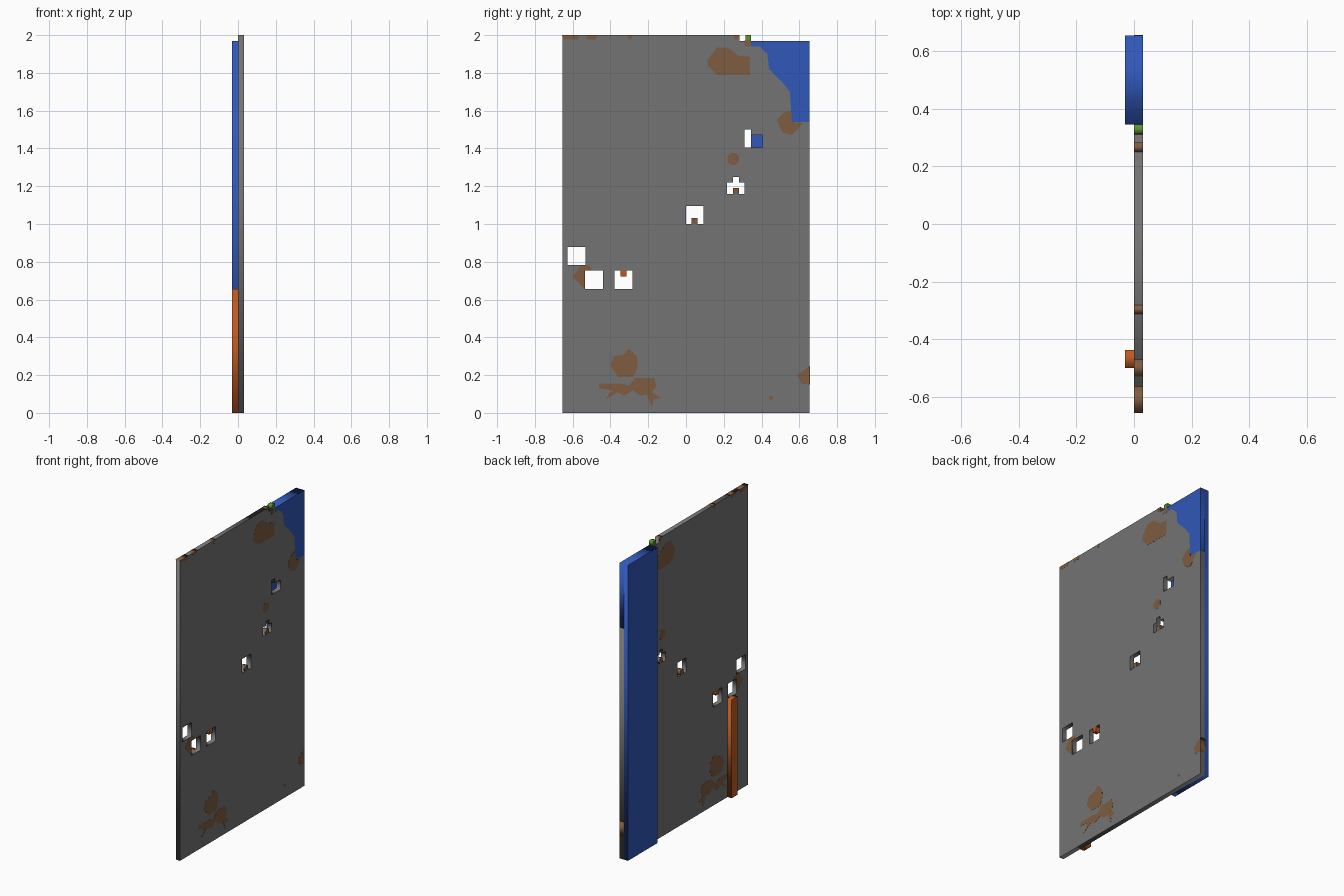
import bpy
import math

default = bpy.data.objects.get("Cube")
if default:
    bpy.data.objects.remove(default, do_unlink=True)

HALF = 0.031    # half of the total thickness
PROUD = 0.0008  # how far an inlay stands out of the panel


def material(name, red, green, blue):
    """Flat material from display values between 0 and 255."""
    linear = [(channel / 255) ** 2.2 for channel in (red, green, blue)] + [1.0]
    mat = bpy.data.materials.new(name)
    mat.use_nodes = True
    mat.diffuse_color = linear
    shader = next(n for n in mat.node_tree.nodes if n.type == "BSDF_PRINCIPLED")
    shader.inputs["Base Color"].default_value = linear
    shader.inputs["Roughness"].default_value = 0.9
    return mat


grey = material("stone grey", 115, 115, 115)
blue = material("deep blue", 52, 88, 184)
orange = material("burnt orange", 188, 90, 38)
brown = material("rust brown", 126, 93, 66)
green = material("leaf green", 92, 146, 52)


def rect(y_min, y_max, z_min, z_max):
    return [(y_min, z_min), (y_max, z_min), (y_max, z_max), (y_min, z_max)]


def disc(y, z, radius, sides=8):
    turns = [math.tau * (i + 0.5) / sides for i in range(sides)]
    return [(y + radius * math.cos(t), z + radius * math.sin(t)) for t in turns]


def plate(name, mat, x_min, x_max, outline, holes=()):
    """Extrude a y-z outline, with holes, between two x positions."""
    curve = bpy.data.curves.new(name, "CURVE")
    curve.dimensions = "2D"
    curve.fill_mode = "BOTH"
    curve.extrude = (x_max - x_min) / 2
    for loop in (outline, *holes):
        spline = curve.splines.new("POLY")
        spline.points.add(len(loop) - 1)
        spline.use_cyclic_u = True
        for point, (y, z) in zip(spline.points, loop):
            point.co = (y, z, 0, 1)
    # Turn the filled curve into a plain mesh
    temp = bpy.data.objects.new(name + " outline", curve)
    bpy.context.collection.objects.link(temp)
    graph = bpy.context.evaluated_depsgraph_get()
    mesh = bpy.data.meshes.new_from_object(temp.evaluated_get(graph))
    bpy.data.objects.remove(temp, do_unlink=True)
    bpy.data.curves.remove(curve)
    mesh.name = name
    mesh.materials.clear()
    mesh.materials.append(mat)
    obj = bpy.data.objects.new(name, mesh)
    obj.location.x = (x_min + x_max) / 2
    obj.rotation_euler = (math.pi / 2, 0, math.pi / 2)
    bpy.context.collection.objects.link(obj)
    return obj


def inlay(name, mat, outline):
    return plate(name, mat, -PROUD, HALF + PROUD, outline)


# Edge shared by the grey panel and the blue corner, from the top down
seam = [(.345, 1.97), (.345, 1.94), (.39, 1.94), (.43, 1.9), (.44, 1.82),
        (.48, 1.78), (.51, 1.75), (.55, 1.7), (.56, 1.54), (.655, 1.54)]

# Main panel with its window openings
notched_window = [(0, 1), (.03, 1), (.03, 1.03), (.06, 1.03), (.06, 1),
                  (.092, 1), (.092, 1.095), (0, 1.095)]
stepped_window = [(.217, 1.16), (.248, 1.16), (.248, 1.19), (.28, 1.19),
                  (.28, 1.16), (.311, 1.16), (.311, 1.22), (.28, 1.22),
                  (.28, 1.25), (.248, 1.25), (.248, 1.22), (.217, 1.22)]
corner_window = [(.311, 1.405), (.404, 1.405), (.404, 1.47),
                 (.343, 1.47), (.343, 1.5), (.311, 1.5)]
windows = [
    rect(-.628, -.532, .782, .877),
    rect(-.534, -.44, .656, .753),
    rect(-.378, -.283, .656, .753),
    notched_window, stepped_window, corner_window,
]
panel_outline = [(-.655, 0), (.655, 0), *reversed(seam),
                 (.282, 1.97), (.282, 2), (-.655, 2)]
plate("panel", grey, 0, HALF, panel_outline, windows)

# Blue corner and the upright slab behind the panel
plate("blue corner", blue, 0, HALF, [*seam, (.655, 1.97)])
plate("back slab", blue, -HALF, 0, rect(.345, .655, 0, 1.97))

# Post behind the panel, and the small green block on top
plate("back post", orange, -HALF, 0, rect(-.5, -.437, 0, .656))
plate("top block", green, 0, HALF, rect(.314, .345, 1.97, 2))

# Small tabs in the windows
plate("orange tab", orange, 0, HALF, rect(-.346, -.315, .723, .754))
inlay("lower tab", brown, rect(.03, .061, 1, 1.031))
inlay("middle tab", brown, rect(.248, .28, 1.16, 1.19))

# Rust spots let through the panel
rust = {
    "upper": [(.115, 1.84), (.165, 1.79), (.34, 1.79), (.34, 1.885),
              (.28, 1.89), (.22, 1.935), (.165, 1.935), (.115, 1.87)],
    "corner": [(.48, 1.55), (.51, 1.485), (.56, 1.47), (.62, 1.535),
               (.56, 1.54), (.557, 1.6), (.52, 1.59)],
    "window": [(-.6, .72), (-.536, .656), (-.536, .755), (-.5, .755),
               (-.51, .78), (-.56, .78)],
    "lower": [(-.4, .25), (-.36, .19), (-.28, .19), (-.255, .24),
              (-.26, .3), (-.3, .34), (-.33, .31), (-.38, .3)],
    "streak": [(-.46, .155), (-.46, .13), (-.39, .12), (-.43, .07),
               (-.36, .11), (-.33, .09), (-.28, .12), (-.24, .09),
               (-.21, .1), (-.18, .03), (-.17, .07), (-.135, .08),
               (-.18, .11), (-.155, .14), (-.17, .185), (-.27, .185),
               (-.3, .145), (-.35, .155)],
    "side": [(.59, .2), (.61, .155), (.656, .15), (.656, .25)],
    "round": disc(.25, 1.345, .034),
    "speck": disc(.45, .08, .012),
    "ledge": rect(.311, .345, 1.94, 1.9705),
}
for place, outline in rust.items():
    inlay(place + " rust spot", brown, outline)

# Rust chips wrapping over the top edge
chips = [(-.656, -.565), (-.53, -.47), (-.312, -.282), (.25, .2825)]
for number, (start, end) in enumerate(chips):
    chip = [(start, 2.0005), (start + .008, 1.978), (end - .008, 1.978), (end, 2.0005)]
    inlay(f"top rust chip {number}", brown, chip)
